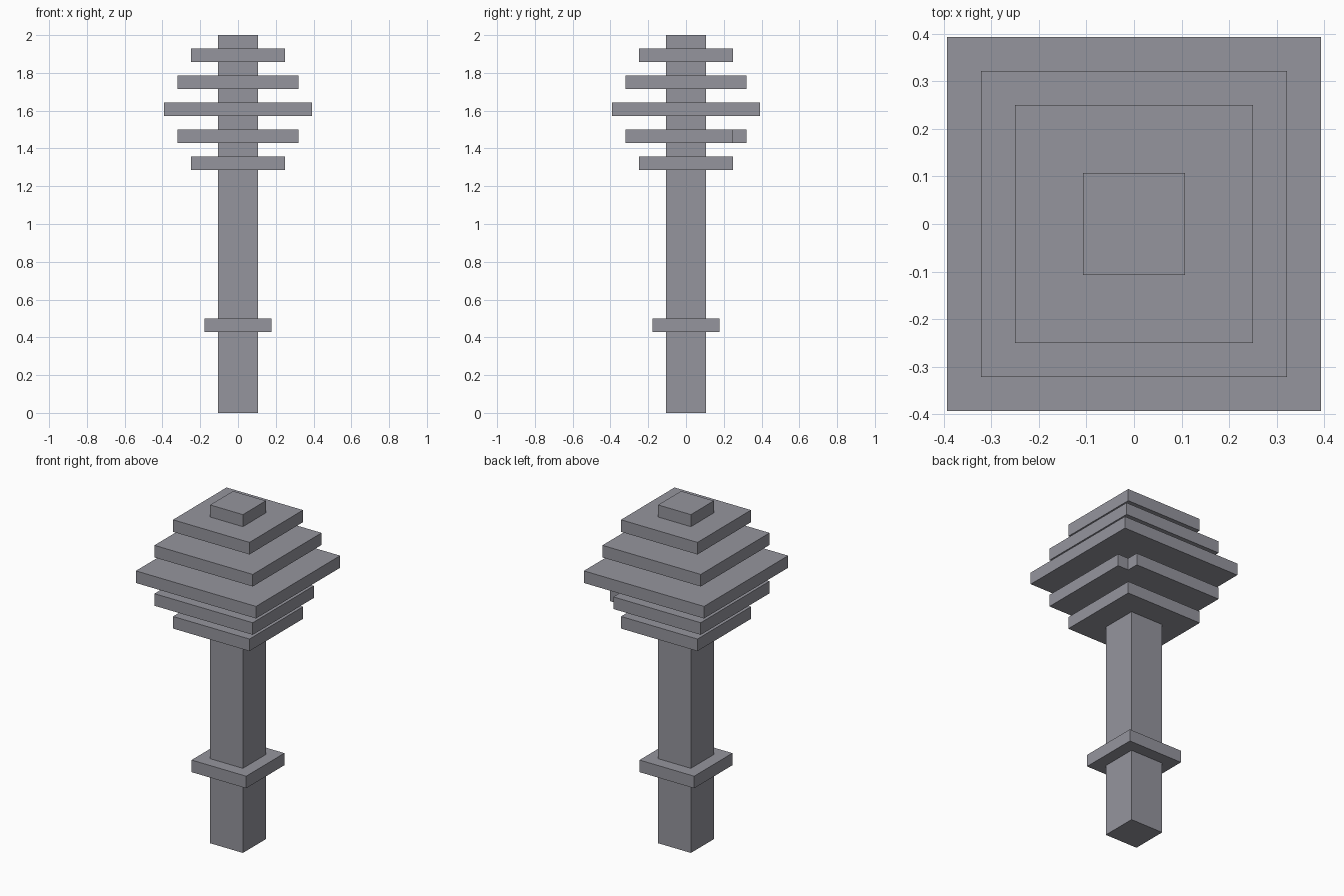
import bpy
import bmesh

cube = bpy.data.objects.get("Cube")
if cube:
    bpy.data.objects.remove(cube, do_unlink=True)

U = 2 / 28  # building unit: the model is 28 units tall

grey = bpy.data.materials.new("stone_grey")
grey.use_nodes = True
colour = (0.30, 0.30, 0.34, 1)
grey.diffuse_color = colour
grey.node_tree.nodes["Principled BSDF"].inputs["Base Color"].default_value = colour


def slab(name, half, bottom, top, notch=0):
    """Square slab in units, optionally with a notch in its back +x corner."""
    outline = [(-half, half), (-half, -half), (half, -half)]
    if notch:
        n = half - notch
        outline += [(half, n), (n, n), (n, half)]
    else:
        outline.append((half, half))
    bm = bmesh.new()
    base = bm.faces.new([bm.verts.new((x * U, y * U, bottom * U)) for x, y in outline])
    result = bmesh.ops.extrude_face_region(bm, geom=[base], use_keep_orig=True)
    upper = [v for v in result["geom"] if isinstance(v, bmesh.types.BMVert)]
    bmesh.ops.translate(bm, verts=upper, vec=(0, 0, (top - bottom) * U))
    bmesh.ops.recalc_face_normals(bm, faces=bm.faces)
    mesh = bpy.data.meshes.new(name)
    bm.to_mesh(mesh)
    bm.free()
    mesh.materials.append(grey)
    obj = bpy.data.objects.new(name, mesh)
    bpy.context.collection.objects.link(obj)


# Shaft and handle collar
slab("shaft", 1.5, 0, 28)
slab("collar", 2.5, 6, 7)

# Head flanges, widest in the middle; the second has a chipped corner
for i, half in enumerate((3.5, 4.5, 5.5, 4.5, 3.5)):
    z = 18 + 2 * i
    slab(f"head_flange_{i + 1}", half, z, z + 1, notch=1 if i == 1 else 0)
